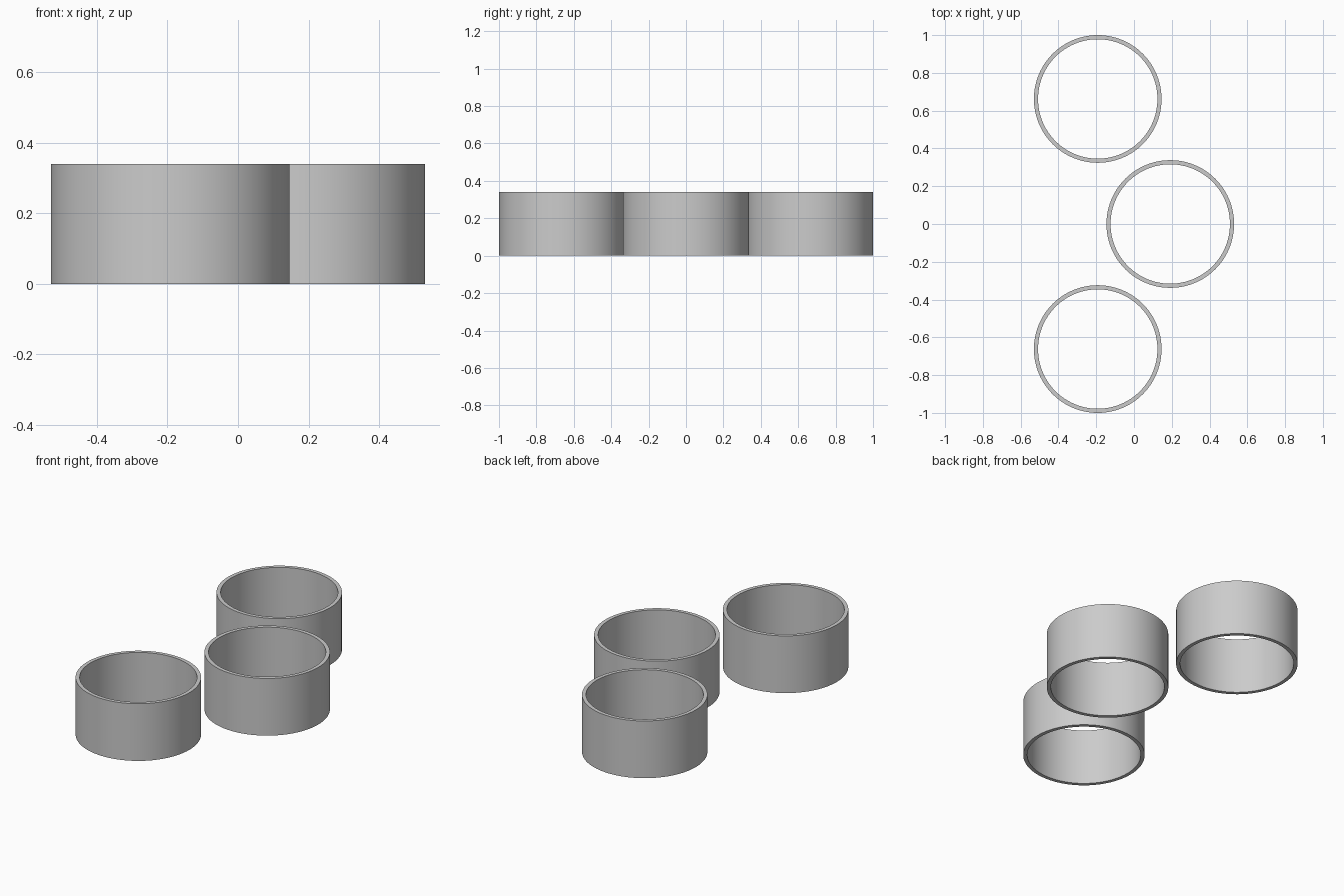
import bpy
import bmesh
from math import radians

cube = bpy.data.objects.get("Cube")
if cube:
    bpy.data.objects.remove(cube, do_unlink=True)

OUTER, INNER, HEIGHT, SIDES = 0.338, 0.316, 0.34, 96

# Single plain grey finish
grey = bpy.data.materials.new("plain grey")
grey.use_nodes = True
grey.diffuse_color = (0.6, 0.6, 0.6, 1)
grey.node_tree.nodes["Principled BSDF"].inputs["Base Color"].default_value = grey.diffuse_color


def make_ring(name, x, y):
    """Open tube: a flat annulus at the base, extruded upwards."""
    bm = bmesh.new()
    loops = [bmesh.ops.create_circle(bm, segments=SIDES, radius=r)["verts"]
             for r in (OUTER, INNER)]
    edges = [e for e in bm.edges]
    base = bmesh.ops.bridge_loops(bm, edges=edges)["faces"]
    top = bmesh.ops.extrude_face_region(bm, geom=base, use_keep_orig=True)["geom"]
    bmesh.ops.translate(bm, vec=(0, 0, HEIGHT),
                        verts=[v for v in top if isinstance(v, bmesh.types.BMVert)])
    bmesh.ops.recalc_face_normals(bm, faces=bm.faces)
    mesh = bpy.data.meshes.new(name)
    bm.to_mesh(mesh)
    bm.free()
    mesh.materials.append(grey)
    ring = bpy.data.objects.new(name, mesh)
    ring.location = (x, y, 0)
    bpy.context.collection.objects.link(ring)
    # Smooth walls with crisp rims
    bpy.ops.object.select_all(action="DESELECT")
    ring.select_set(True)
    bpy.context.view_layer.objects.active = ring
    bpy.ops.object.shade_smooth_by_angle(angle=radians(30))


# Three rings in a staggered row
make_ring("front_ring", -0.192, -0.662)
make_ring("middle_ring", 0.192, 0)
make_ring("back_ring", -0.192, 0.662)
